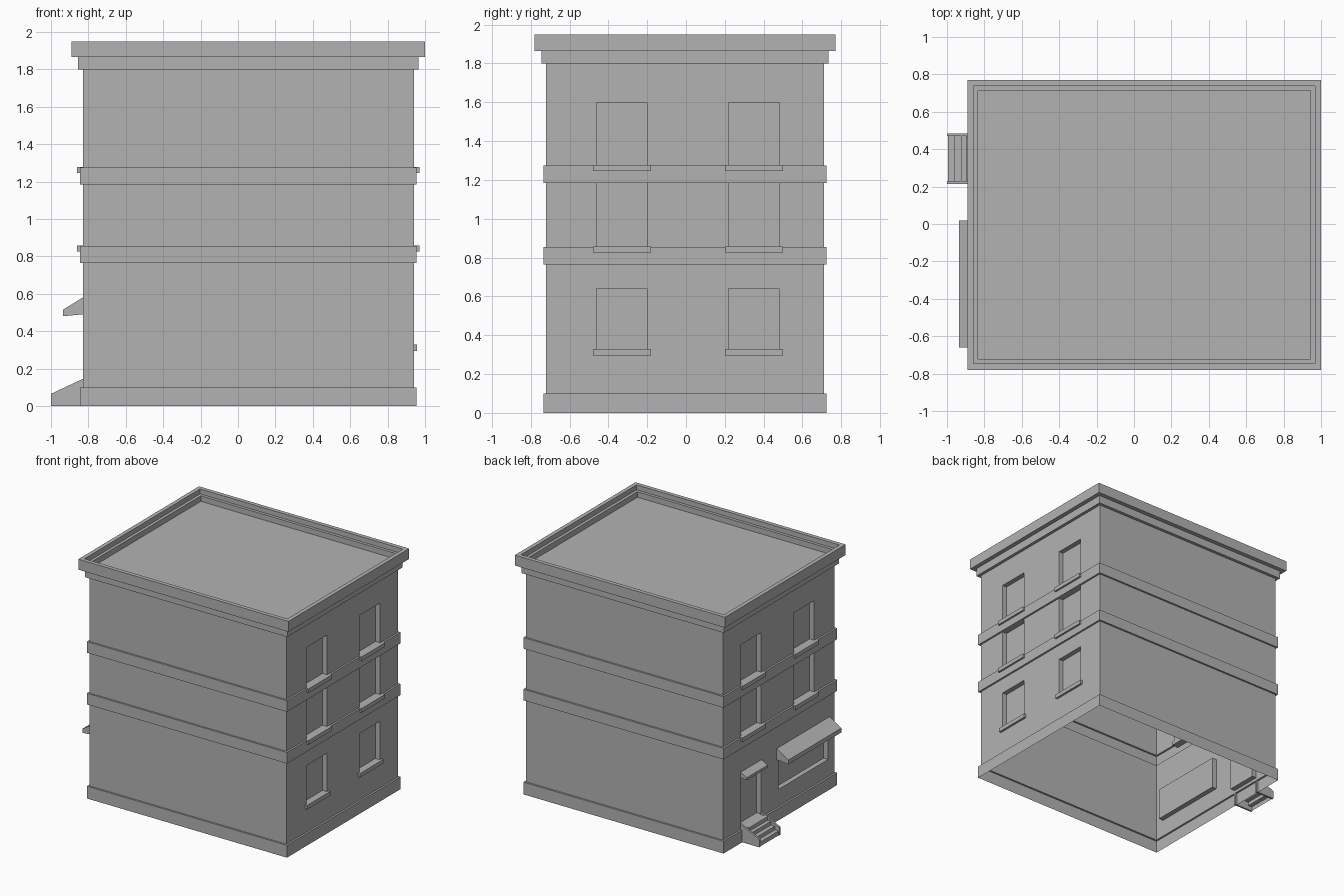
import bpy
import bmesh
from mathutils import Vector

cube = bpy.data.objects.get("Cube")
if cube:
    bpy.data.objects.remove(cube, do_unlink=True)

# One plain grey for the whole building
GREY = (0.45, 0.45, 0.45, 1)
grey = bpy.data.materials.new("plain_grey")
grey.use_nodes = True
grey.diffuse_color = GREY
grey.node_tree.nodes["Principled BSDF"].inputs["Base Color"].default_value = GREY

X0, X1, Y0, Y1 = -0.83, 0.94, -0.72, 0.71   # main wall planes
RECESS = 0.04


def finish(bm, name, normals=True):
    if normals:
        bmesh.ops.recalc_face_normals(bm, faces=bm.faces[:])
    mesh = bpy.data.meshes.new(name)
    bm.to_mesh(mesh)
    bm.free()
    mesh.materials.append(grey)
    obj = bpy.data.objects.new(name, mesh)
    bpy.context.collection.objects.link(obj)
    return obj


def sweep(name, profile, y0, y1, solid=True):
    """Extrude an (x, z) profile along y, as a prism or as an open strip."""
    bm = bmesh.new()
    a = [bm.verts.new((x, y0, z)) for x, z in profile]
    b = [bm.verts.new((x, y1, z)) for x, z in profile]
    n = len(profile)
    for i in range(n if solid else n - 1):
        j = (i + 1) % n
        bm.faces.new((a[i], a[j], b[j], b[i]))
    if solid:
        bm.faces.new(a)
        bm.faces.new(b[::-1])
    return finish(bm, name, solid)


def box(name, x0, x1, y0, y1, z0, z1):
    return sweep(name, [(x0, z0), (x1, z0), (x1, z1), (x0, z1)], y0, y1)


def wall_face(bm, side, y, z):
    """The face on the left or right wall plane that contains a point."""
    wall_x = X1 if side > 0 else X0
    for f in bm.faces:
        ys = [v.co.y for v in f.verts]
        zs = [v.co.z for v in f.verts]
        if (all(abs(v.co.x - wall_x) < 1e-4 for v in f.verts)
                and min(ys) < y < max(ys) and min(zs) < z < max(zs)):
            return f


def recess(bm, side, y0, y1, z0, z1):
    """Cut a rectangle into a side wall and push it inward."""
    y, z = (y0 + y1) / 2, (z0 + z1) / 2
    for co, no in (((0, y0, 0), (0, 1, 0)), ((0, y1, 0), (0, 1, 0)),
                   ((0, 0, z0), (0, 0, 1)), ((0, 0, z1), (0, 0, 1))):
        f = wall_face(bm, side, y, z)
        bmesh.ops.bisect_plane(bm, geom=[f] + f.edges[:] + f.verts[:], dist=1e-4,
                               plane_co=co, plane_no=no)
    f = wall_face(bm, side, y, z)
    new = bmesh.ops.extrude_discrete_faces(bm, faces=[f])["faces"][0]
    bmesh.ops.translate(bm, verts=new.verts[:], vec=Vector((-side * RECESS, 0, 0)))


# Building shell: (height, outward offset) from plinth through bands to parapet
rings = [(0, .015), (.1, .015), (.1, 0)]
for low, high in ((.765, .855), (1.185, 1.275)):
    rings += [(low, 0), (low, .015), (high, .015), (high, 0)]
rings += [(1.8, 0), (1.8, .025), (1.865, .025), (1.865, .06), (1.95, .06),
          (1.95, .027), (1.91, .027), (1.91, .003), (1.865, .003)]

bm = bmesh.new()
loops = []
for z, o in rings:
    corners = ((X0 - o, Y0 - o), (X1 + o, Y0 - o), (X1 + o, Y1 + o), (X0 - o, Y1 + o))
    loops.append([bm.verts.new((x, y, z)) for x, y in corners])
for a, b in zip(loops, loops[1:]):
    for i in range(4):
        j = (i + 1) % 4
        bm.faces.new((a[i], a[j], b[j], b[i]))
bm.faces.new(loops[-1])   # roof

# Windows, shop window and door
columns = ((-.46, -.2), (.22, .48))
floors = ((.325, .64), (.855, 1.185), (1.275, 1.6))
openings = [(side, y0, y1, z0, z1) for side in (1, -1) for y0, y1 in columns
            for z0, z1 in floors if side > 0 or z0 > .5]
for opening in openings:
    recess(bm, *opening)
recess(bm, -1, -.64, 0, .24, .5)
recess(bm, -1, .22, .48, .125, .52)
finish(bm, "building_shell", normals=False)

# Window sills
for n, (side, y0, y1, z0, z1) in enumerate(openings):
    wall = X1 if side > 0 else X0
    depth = .018 if z0 < .5 else .03
    xa, xb = sorted((wall - side * RECESS, wall + side * depth))
    box(f"window_sill_{n + 1}", xa, xb, y0 - .02, y1 + .02, z0 - .03, z0 + .003)

# Awning over the shop window and canopy over the door
sweep("shop_awning", [(X0, .49), (-.935, .48), (-.935, .515), (X0, .58)], -.66, .02)
sweep("door_canopy", [(X0, .52), (-.885, .515), (-.885, .535), (X0, .565)], .215, .485)

# Entrance stairs: two cheeks and a folded strip of treads
for name, y in (("stair_cheek_near", .215), ("stair_cheek_far", .47)):
    sweep(name, [(X0, 0), (-1, 0), (-1, .065), (X0, .145)], y, y + .015)
steps = [(-.995, 0)]
for x, z in ((-.96, .035), (-.925, .065), (-.895, .095), (X0, .125)):
    steps += [(steps[-1][0], z), (x, z)]
sweep("stair_treads", steps, .23, .47, solid=False)
